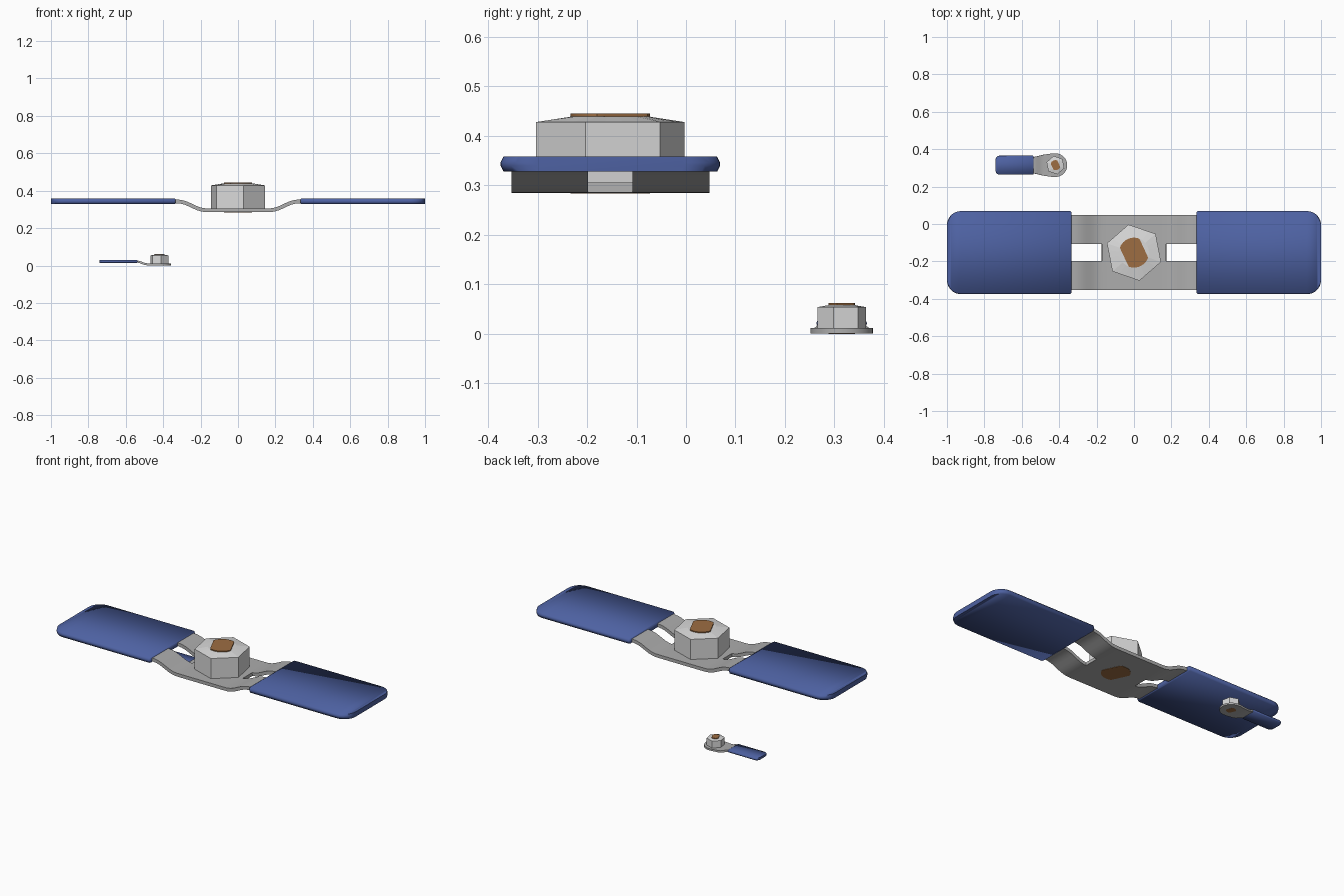
import bpy, bmesh, math

if "Cube" in bpy.data.objects:
    bpy.data.objects.remove(bpy.data.objects["Cube"])


def material(name, rgb):
    m = bpy.data.materials.new(name)
    m.diffuse_color = (*rgb, 1)
    m.use_nodes = True
    m.node_tree.nodes["Principled BSDF"].inputs["Base Color"].default_value = m.diffuse_color
    return m


BLUE = material("blue_sleeve", (0.075, 0.12, 0.36))
GREY = material("grey_metal", (0.42, 0.42, 0.42))
PALE = material("pale_steel", (0.70, 0.70, 0.70))
COPPER = material("copper", (0.34, 0.155, 0.055))


def make(name, bm, mat, angle=None, thickness=0):
    bmesh.ops.recalc_face_normals(bm, faces=bm.faces)
    me = bpy.data.meshes.new(name)
    bm.to_mesh(me)
    bm.free()
    me.materials.append(mat)
    ob = bpy.data.objects.new(name, me)
    bpy.context.collection.objects.link(ob)
    bpy.ops.object.select_all(action='DESELECT')
    ob.select_set(True)
    bpy.context.view_layer.objects.active = ob
    if thickness:
        s = ob.modifiers.new("thickness", 'SOLIDIFY')
        s.thickness, s.offset, s.use_even_offset = thickness, 0, True
        bpy.ops.object.modifier_apply(modifier=s.name)
    if angle:
        bpy.ops.object.shade_smooth_by_angle(angle=math.radians(angle))
    return ob


def loft(bm, rings):
    """Join rings of points with quads and cap both ends."""
    vs = [[bm.verts.new(p) for p in r] for r in rings]
    n = len(vs[0])
    for a, b in zip(vs, vs[1:]):
        for i in range(n):
            bm.faces.new((a[i], a[(i + 1) % n], b[(i + 1) % n], b[i]))
    bm.faces.new(vs[0])
    bm.faces.new(vs[-1])


# Insulating sleeve: flat slab with soft sides and rounded outer corners
def sleeve(name, x_in, x_out, y, z, w, h, r):
    d = 1 if x_out > x_in else -1
    e = h * 0.5
    stations = [(x_in, w - e, h * 0.85), (x_in + d * e, w, h)]
    for i in range(9):
        a = math.radians(i * 88 / 8)
        stations.append((x_out - d * r * (1 - math.sin(a)),
                         w - r * (1 - math.cos(a)), h))
    cy, cz = h * 0.4, h * 0.8
    rings = []
    for x, ww, hh in stations:
        q = [(ww, hh - cz), (ww - cy, hh), (cy - ww, hh), (-ww, hh - cz),
             (-ww, cz - hh), (cy - ww, -hh), (ww - cy, -hh), (ww, cz - hh)]
        rings.append([(x, y + a, z + b) for a, b in q])
    bm = bmesh.new()
    loft(bm, rings)
    make(name, bm, BLUE, 70)


# Bent metal strip from (x, z, half width) stations, with optional slots
def strip(name, stations, y, thickness, slot=0, slot_from=0):
    bm = bmesh.new()
    rows = []
    for x, z, w in stations:
        ys = (-w, -slot, slot, w) if slot else (-w, 0, w)
        rows.append([bm.verts.new((x, y + v, z)) for v in ys])
    for (s, a), (t, b) in zip(zip(stations, rows), zip(stations[1:], rows[1:])):
        for i in range(len(a) - 1):
            if slot and i == 1 and min(abs(s[0]), abs(t[0])) > slot_from:
                continue
            bm.faces.new((a[i], b[i], b[i + 1], a[i + 1]))
    make(name, bm, GREY, 35, thickness)


# Hexagonal nut with a shallow domed top
def nut(name, x, y, z0, z1, z2, r, bore):
    rings = []
    for z in (z0, z1):
        ring = []
        for k in range(6):
            for j in range(4):
                a, b = [math.radians(101 + 60 * m) for m in (k, k + 1)]
                t = j / 4
                ring.append((x + r * ((1 - t) * math.cos(a) + t * math.cos(b)),
                             y + r * ((1 - t) * math.sin(a) + t * math.sin(b)), z))
        rings.append(ring)
    rings.append([(x + bore * math.cos(math.radians(101 + 15 * k)),
                   y + bore * math.sin(math.radians(101 + 15 * k)), z2)
                  for k in range(24)])
    bm = bmesh.new()
    loft(bm, rings)
    make(name, bm, PALE)


# Stud: round bar with two flats
def stud(name, x, y, z0, z1, r):
    turn = math.radians(25)
    pts = []
    for k in range(48):
        a = math.tau * k / 48
        u = max(-0.72 * r, min(0.72 * r, r * math.cos(a)))
        v = r * math.sin(a)
        pts.append((x + u * math.cos(turn) - v * math.sin(turn),
                    y + u * math.sin(turn) + v * math.cos(turn)))
    bm = bmesh.new()
    loft(bm, [[(px, py, z) for px, py in pts] for z in (z0, z1)])
    make(name, bm, COPPER, 25)


# Large two-armed connector
Y = -0.153
half = [(0.14, .295), (0.172, .2955), (0.195, .299), (0.215, .305), (0.235, .3135),
        (0.26, .3255), (0.28, .334), (0.30, .3395), (0.32, .3425), (0.345, .3435),
        (0.45, .3435)]
arms = [(-x, z, 0.2) for x, z in reversed(half)] + [(x, z, 0.2) for x, z in half]
strip("large_strap", arms, Y, 0.02, 0.045, 0.171)
for side, d in (("left", -1), ("right", 1)):
    sleeve("large_sleeve_" + side, d * 0.333, d * 1.0, Y, 0.343, 0.222, 0.015, 0.075)
nut("large_nut", 0, Y, 0.304, 0.428, 0.439, 0.153, 0.08)
stud("large_stud", 0, Y, 0.2835, 0.445, 0.08)

# Small one-armed connector with a round eye
y, cx, r = 0.3145, -0.42, 0.063
lug = [(-0.62, .0215, .045), (-0.545, .0215, .045), (-0.532, .020, .045),
       (-0.52, .0165, .047), (-0.508, .0115, .050), (-0.496, .008, .053),
       (-0.484, .0062, .056), (-0.44, .006, .0625)]
for i in range(13):
    a = math.radians(i * 7.3)
    lug.append((cx + r * math.sin(a), .006, r * math.cos(a)))
strip("small_strap", lug, y, 0.011)
sleeve("small_sleeve", -0.537, -0.74, y, 0.0215, 0.051, 0.007, 0.022)
nut("small_nut", cx, y, 0.011, 0.054, 0.058, 0.05, 0.027)
stud("small_stud", cx, y, 0.0, 0.062, 0.027)
